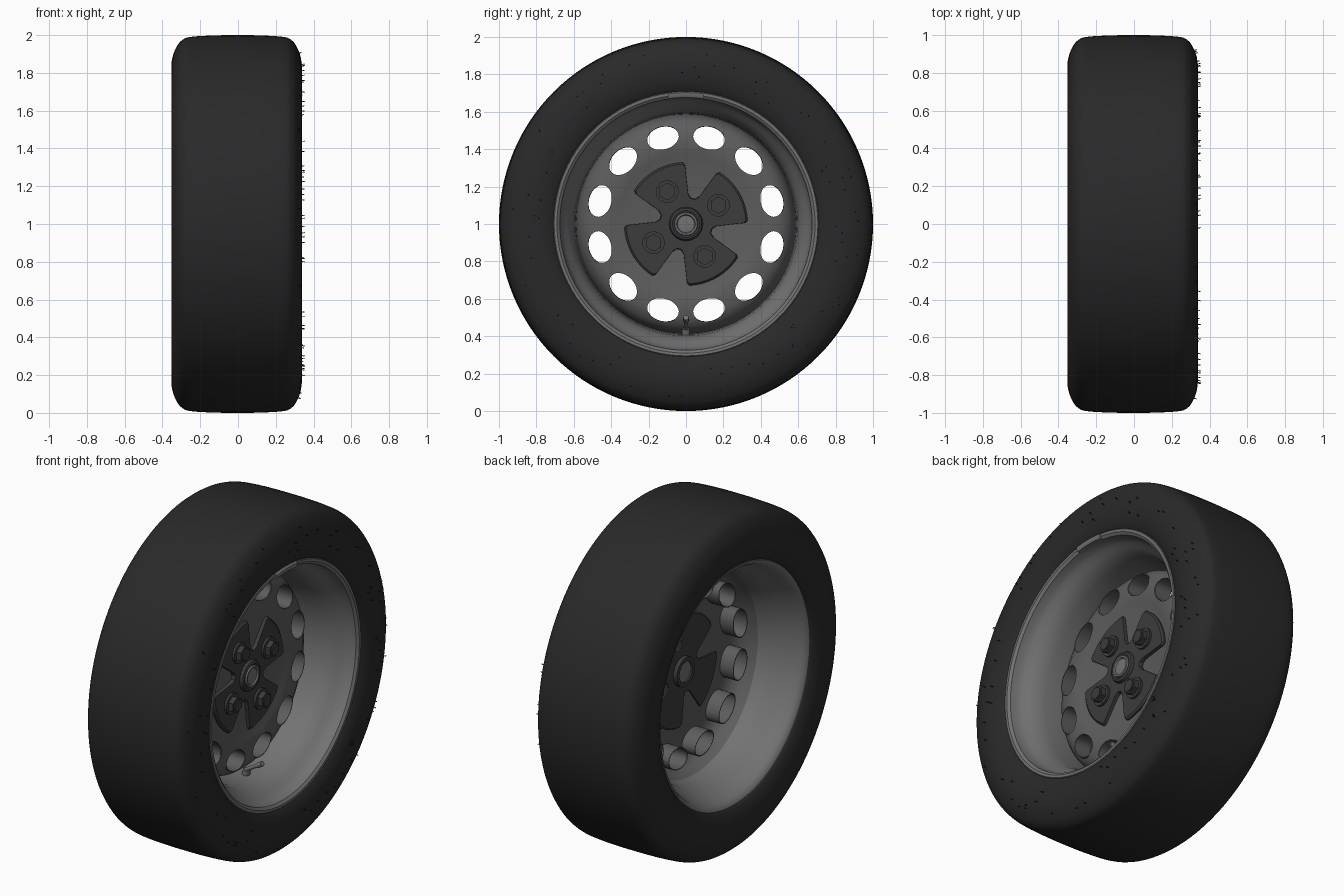
import bpy, bmesh, random
from math import sin, cos, pi, radians
from mathutils import Vector, Matrix

if "Cube" in bpy.data.objects:
    bpy.data.objects.remove(bpy.data.objects["Cube"])

random.seed(4)
C = Vector((0, 0, 1))          # wheel centre, axle along x


def material(name, v):
    m = bpy.data.materials.new(name)
    m.diffuse_color = (v, v, v, 1)
    m.use_nodes = True
    m.node_tree.nodes["Principled BSDF"].inputs["Base Color"].default_value = m.diffuse_color
    return m


RUBBER = material("rubber", 0.022)
STEEL = material("steel", 0.17)
DISC = material("disc_steel", 0.11)
DARK = material("dark_steel", 0.045)


def polar(x, r, a):
    return C + Vector((x, r * cos(a), r * sin(a)))


def finish(name, bm, mat, angle=35):
    bmesh.ops.recalc_face_normals(bm, faces=bm.faces)
    me = bpy.data.meshes.new(name)
    bm.to_mesh(me)
    bm.free()
    ob = bpy.data.objects.new(name, me)
    bpy.context.collection.objects.link(ob)
    me.materials.append(mat)
    smooth(ob, angle)
    return ob


def smooth(ob, angle=35):
    bpy.ops.object.select_all(action='DESELECT')
    ob.select_set(True)
    bpy.context.view_layer.objects.active = ob
    bpy.ops.object.shade_smooth_by_angle(angle=radians(angle))


def skin(bm, rings, closed=False, caps=False):
    """Bridge successive closed rings of points."""
    vs = [[bm.verts.new(p) for p in ring] for ring in rings]
    pairs = list(zip(vs, vs[1:])) + ([(vs[-1], vs[0])] if closed else [])
    for a, b in pairs:
        n = len(a)
        for i in range(n):
            j = (i + 1) % n
            bm.faces.new((a[i], a[j], b[j], b[i]))
    if caps:
        bm.faces.new(vs[0])
        bm.faces.new(vs[-1])


def lathe(name, profile, mat, segs=96, closed=False, caps=False):
    bm = bmesh.new()
    skin(bm, [[polar(x, r, 2 * pi * i / segs) for i in range(segs)]
              for x, r in profile], closed, caps)
    return finish(name, bm, mat)


def round_profile(pts, steps=4):
    """Smooth a profile with a Catmull-Rom spline."""
    out = []
    for i in range(len(pts) - 1):
        p0, p1, p2, p3 = [Vector(pts[min(max(k, 0), len(pts) - 1)]) for k in (i - 1, i, i + 1, i + 2)]
        for s in range(steps):
            t = s / steps
            out.append(0.5 * (2 * p1 + (p2 - p0) * t + (2 * p0 - 5 * p1 + 4 * p2 - p3) * t * t
                              + (3 * p1 - p0 - 3 * p2 + p3) * t ** 3))
    return [tuple(p) for p in out] + [pts[-1]]


def rod(bm, a, b, r, n=12):
    d = b - a
    m = Matrix.Translation((a + b) / 2) @ d.to_track_quat('Z', 'Y').to_matrix().to_4x4()
    bmesh.ops.create_cone(bm, cap_ends=True, segments=n, radius1=r, radius2=r,
                          depth=d.length, matrix=m)


# tyre
half = [(0.27, 0.70), (0.305, 0.705), (0.33, 0.76), (0.338, 0.83), (0.33, 0.89), (0.31, 0.94),
        (0.285, 0.972), (0.245, 0.99), (0.13, 0.998)]
left = [(-x * 1.045, r) for x, r in half]
lathe("tyre", round_profile(half + [(0, 1.0)] + left[::-1]), RUBBER, 128)

# rim barrel: front lip, bead steps, drop centre, rear barrel and lip
barrel = [(0.27, 0.715), (0.30, 0.715), (0.312, 0.705), (0.312, 0.69), (0.30, 0.675), (0.26, 0.668),
          (0.235, 0.655), (0.21, 0.635), (0.17, 0.61), (0.12, 0.598), (0.04, 0.59), (-0.06, 0.585),
          (-0.14, 0.60), (-0.20, 0.635), (-0.25, 0.655), (-0.29, 0.67), (-0.312, 0.685), (-0.318, 0.70),
          (-0.305, 0.715), (-0.27, 0.715)]
outer = [(-0.25, 0.70), (-0.14, 0.62), (-0.05, 0.605), (0.12, 0.615), (0.25, 0.70)]
lathe("rim_barrel", barrel + outer, STEEL, closed=True)

# wheel disc with twelve oval windows
front = [(0.05, 0.06), (0.055, 0.33), (0.068, 0.37), (0.075, 0.42), (0.072, 0.50), (0.05, 0.545),
         (0.015, 0.572), (-0.04, 0.588)]
back = [(x - 0.022, r - 0.004) for x, r in front[::-1]]
disc = lathe("wheel_disc", front + back, DISC, closed=True)


def oval(x, a, grow=0.0, n=28):
    """Window outline, long way around the wheel."""
    u = Vector((0, cos(a), sin(a)))
    t = Vector((0, -sin(a), cos(a)))
    m = polar(x, 0.475, a)
    return [m + u * (0.06 + grow) * cos(2 * pi * i / n) + t * (0.086 + grow) * sin(2 * pi * i / n)
            for i in range(n)]


window_angles = [radians(15 + 30 * k) for k in range(12)]
bm = bmesh.new()
for a in window_angles:
    skin(bm, [oval(-0.2, a, 0.002), oval(0.2, a, 0.002)], caps=True)
cutter = finish("window_cutter", bm, DISC)
cutter.hide_render = True
mod = disc.modifiers.new("windows", 'BOOLEAN')
mod.operation = 'DIFFERENCE'
mod.solver = 'EXACT'
mod.object = cutter
bpy.context.view_layer.objects.active = disc
bpy.ops.object.modifier_apply(modifier=mod.name)
bpy.data.objects.remove(cutter)
smooth(disc)

# short tubes behind the windows
bm = bmesh.new()
for a in window_angles:
    skin(bm, [oval(0.07, a, 0.004), oval(-0.035, a, 0.004), oval(-0.035, a), oval(0.07, a)], closed=True)
finish("window_tubes", bm, DISC)

# four-armed dark centre plate, chamfered
outline = []
for k in range(4):
    c = 30 + 90 * k
    outline += [(0.315, c - 29)] + [(0.33, c + d) for d in range(-27, 28, 6)] + [(0.315, c + 29)]
    outline += [(0.165, c + 34), (0.142, c + 40), (0.142, c + 50), (0.165, c + 56)]


def star(x, s):
    return [polar(x, r * s, radians(a)) for r, a in outline]


bm = bmesh.new()
skin(bm, [star(0.022, 0.97), star(0.03, 1), star(0.065, 1), star(0.074, 0.97)], caps=True)
finish("centre_plate", bm, DARK, 25)

# hub ring and cap, visible from both sides
lathe("hub_ring", [(0.0, 0.06), (0.0, 0.085), (0.075, 0.09), (0.09, 0.084), (0.095, 0.072),
                   (0.09, 0.06)], DARK, 48, closed=True)
lathe("hub_cap", [(0.01, 0.061), (0.085, 0.065), (0.1, 0.06), (0.1, 0.05), (0.092, 0.045),
                  (0.094, 0.02)], STEEL, 48, caps=True)

# wheel nuts with washers
bm = bmesh.new()
for k in range(4):
    a = radians(30 + 90 * k)
    rod(bm, polar(0.06, 0.2, a), polar(0.088, 0.2, a), 0.06, 32)
    rod(bm, polar(0.08, 0.2, a), polar(0.118, 0.2, a), 0.047, 6)
    rod(bm, polar(0.11, 0.2, a), polar(0.124, 0.2, a), 0.034, 24)
finish("wheel_nuts", bm, DARK)

# valve stem
bm = bmesh.new()
foot, knee, tip = C + Vector((0.05, 0, -0.595)), C + Vector((0.06, 0, -0.56)), C + Vector((0.16, 0, -0.50))
rod(bm, foot, knee, 0.022, 16)
rod(bm, knee - Vector((0.01, 0, 0.005)), tip, 0.011)
rod(bm, knee.lerp(tip, 0.7), tip, 0.015)
finish("valve_stem", bm, STEEL)

# balance weight clipped on the lip
bm = bmesh.new()
arc = [radians(90 + d) for d in range(-8, 9, 2)]
section = [(0.285, 0.672), (0.315, 0.676), (0.322, 0.688), (0.322, 0.702), (0.312, 0.708), (0.285, 0.70)]
skin(bm, [[polar(x, r, a) for x, r in section] for a in arc], caps=True)
finish("balance_weight", bm, STEEL)

# tiny rubber vent hairs on the outer sidewall
bm = bmesh.new()
for _ in range(75):
    a, r = random.uniform(0, 2 * pi), random.uniform(0.77, 0.93)
    x = 0.335 if r < 0.86 else 0.335 - 0.35 * (r - 0.86)
    lean = random.uniform(-0.006, 0.006)
    rod(bm, polar(x - 0.008, r, a), polar(x + 0.018, r + 0.005, a + lean), 0.0025, 5)
finish("vent_hairs", bm, RUBBER)
